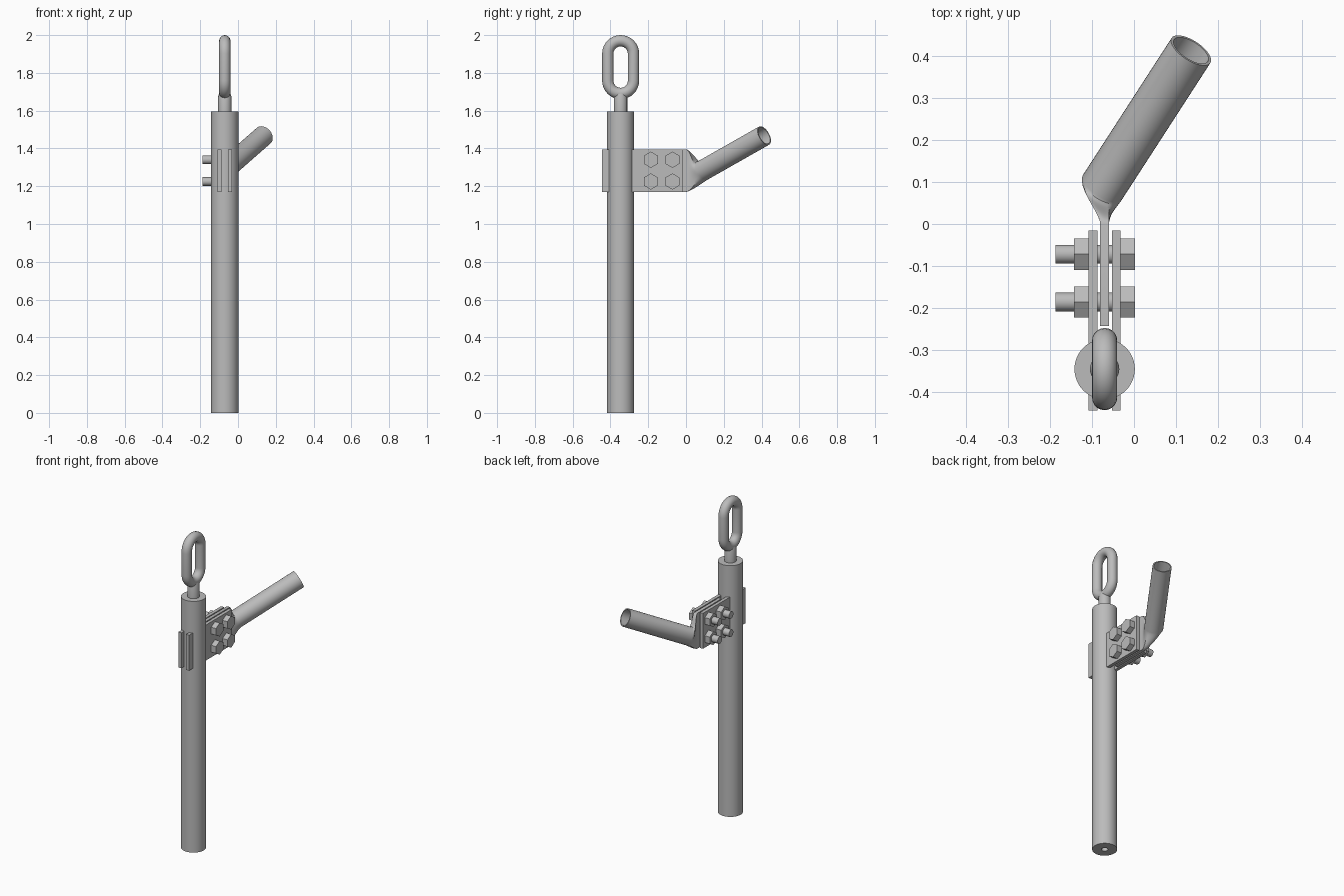
import bpy, bmesh, math
from mathutils import Vector

if "Cube" in bpy.data.objects:
    bpy.data.objects.remove(bpy.data.objects["Cube"])

steel = bpy.data.materials.new("grey_steel")
steel.diffuse_color = (0.5, 0.5, 0.5, 1)
steel.use_nodes = True
steel.node_tree.nodes["Principled BSDF"].inputs["Base Color"].default_value = steel.diffuse_color

CX, CY = -0.07, -0.346     # column axis
X, Y, Z = Vector((1, 0, 0)), Vector((0, 1, 0)), Vector((0, 0, 1))


def loft(name, rings, loop=False, smooth=True):
    """Skin a list of equal rings; cap both ends unless looped."""
    bm = bmesh.new()
    vs = [[bm.verts.new(p) for p in r] for r in rings]
    n = len(vs[0])
    pairs = list(zip(vs, vs[1:])) + ([(vs[-1], vs[0])] if loop else [])
    for a, b in pairs:
        for i in range(n):
            j = (i + 1) % n
            bm.faces.new((a[i], a[j], b[j], b[i]))
    if not loop:
        bm.faces.new(vs[0])
        bm.faces.new(vs[-1])
    bmesh.ops.recalc_face_normals(bm, faces=bm.faces)
    me = bpy.data.meshes.new(name)
    bm.to_mesh(me)
    bm.free()
    ob = bpy.data.objects.new(name, me)
    bpy.context.collection.objects.link(ob)
    me.materials.append(steel)
    if smooth:
        bpy.ops.object.select_all(action='DESELECT')
        ob.select_set(True)
        bpy.context.view_layer.objects.active = ob
        bpy.ops.object.shade_smooth_by_angle(angle=math.radians(35))
    return ob


def ring(c, u, v, r, n):
    return [Vector(c) + r * (math.cos(2 * math.pi * i / n) * u + math.sin(2 * math.pi * i / n) * v)
            for i in range(n)]


def box(name, x0, x1, y0, y1, z0, z1):
    loft(name, [[(x0, y0, z), (x1, y0, z), (x1, y1, z), (x0, y1, z)] for z in (z0, z1)], smooth=False)


def rod_x(name, x0, x1, y, z, r, n):
    """Prism along x with one corner pointing up."""
    loft(name, [ring((x, y, z), Z, Y, r, n) for x in (x0, x1)], smooth=n > 8)


# column with a bore in its foot
loft("column", [ring((CX, CY, z), X, Y, r, 48)
                for z, r in ((0.12, 0.019), (0, 0.019), (0, 0.072), (1.595, 0.072))])

# neck carrying the lifting eye
loft("neck", [ring((CX, CY, z), X, Y, r, 32)
              for z, r in ((1.59, 0.035), (1.675, 0.035), (1.70, 0.027))])

# oblong lifting eye
rings = []
R, N = 0.068, 16
for zc, a0 in ((1.902, 0), (1.759, math.pi)):
    for i in range(N + 1):
        a = a0 + math.pi * i / N
        d = math.cos(a) * Y + math.sin(a) * Z
        rings.append(ring(Vector((CX, CY, zc)) + R * d, d, X, 0.030, 20))
loft("lifting_eye", rings, loop=True)

# clamp plates passing through the column
for side, x in (("left", -0.0975), ("right", -0.0425)):
    box(side + "_clamp_plate", x - 0.0105, x + 0.0105, -0.445, -0.016, 1.17, 1.395)

# four bolts with heads and nuts
for y in (-0.186, -0.072):
    for z in (1.225, 1.34):
        rod_x("bolt_shank", -0.187, -0.02, y, z, 0.0225, 24)
        rod_x("bolt_head", -0.032, 0.002, y, z, 0.043, 6)
        rod_x("bolt_nut", -0.143, -0.108, y, z, 0.043, 6)

# angled handle: flat tongue blended into a round hollow tube
axis = Vector((0.49, 0.756, 0.43)).normalized()
across = axis.cross(Z).normalized()
up = across.cross(axis)
start, end = Vector((-0.075, 0.088, 1.283)), Vector((0.136, 0.414, 1.468))
SEG, RT = 40, 0.055


def flat(y):
    pts = []
    for i in range(SEG):
        a = 2 * math.pi * i / SEG
        c, s = math.cos(a), math.sin(a)
        m = max(abs(c), abs(s))
        pts.append(Vector((-0.07 + 0.0105 * c / m, y, 1.2825 + 0.1125 * s / m)))
    return pts


p0, p1 = flat(0.0), ring(start, across, up, RT, SEG)
rings = [flat(-0.243), p0]
for k in range(1, 11):
    t = k / 10
    h0, h1 = 2 * t**3 - 3 * t**2 + 1, 3 * t**2 - 2 * t**3
    g0, g1 = t**3 - 2 * t**2 + t, t**3 - t**2
    rings.append([h0 * a + h1 * b + 0.07 * (g0 * Y + g1 * axis) for a, b in zip(p0, p1)])
rings += [ring(end, across, up, RT, SEG), ring(end, across, up, 0.048, SEG),
          ring(start + 0.05 * axis, across, up, 0.048, SEG)]
loft("tube_handle", rings)
